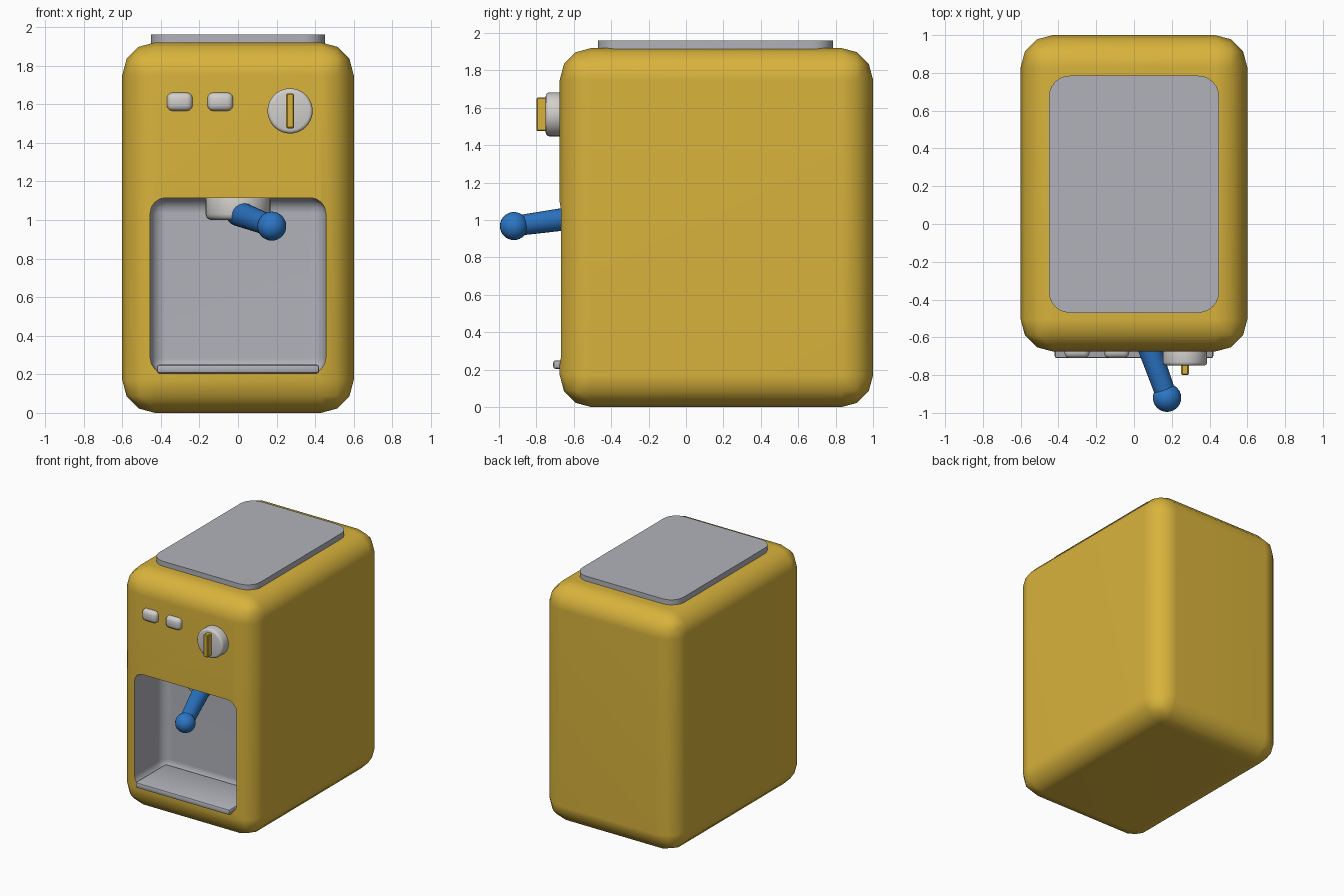
import bpy, bmesh, math
from mathutils import Vector

if "Cube" in bpy.data.objects:
    bpy.data.objects.remove(bpy.data.objects["Cube"])


def material(name, rgb):
    m = bpy.data.materials.new(name)
    m.diffuse_color = (*rgb, 1)
    m.use_nodes = True
    m.node_tree.nodes["Principled BSDF"].inputs["Base Color"].default_value = m.diffuse_color
    return m


YELLOW = material("mustard yellow", (0.69, 0.45, 0.045))
GREY = material("cool grey", (0.44, 0.45, 0.49))
WHITE = material("warm white", (0.64, 0.62, 0.60))
BLUE = material("blue", (0.025, 0.18, 0.56))


def finish(name, bm, mat, angle=35):
    me = bpy.data.meshes.new(name)
    bmesh.ops.recalc_face_normals(bm, faces=bm.faces)
    bm.to_mesh(me)
    bm.free()
    ob = bpy.data.objects.new(name, me)
    bpy.context.collection.objects.link(ob)
    me.materials.append(mat)
    smooth(ob, angle)
    return ob


def smooth(ob, angle):
    bpy.ops.object.select_all(action='DESELECT')
    ob.select_set(True)
    bpy.context.view_layer.objects.active = ob
    bpy.ops.object.shade_smooth_by_angle(angle=math.radians(angle))


def box(name, lo, hi, mat, bevel=0, segs=3, only_axis=None, angle=35):
    """Box between two corners; bevel all edges, or only those along one axis."""
    bm = bmesh.new()
    bmesh.ops.create_cube(bm, size=1)
    for v in bm.verts:
        v.co = [lo[i] + (v.co[i] + 0.5) * (hi[i] - lo[i]) for i in range(3)]
    edges = bm.edges[:]
    if only_axis is not None:
        edges = [e for e in edges
                 if abs((e.verts[0].co - e.verts[1].co).normalized()[only_axis]) > 0.9]
    if bevel:
        bmesh.ops.bevel(bm, geom=edges, offset=bevel, segments=segs,
                        profile=0.5, affect='EDGES')
    return finish(name, bm, mat, angle)


def rod(name, a, b, r1, r2, mat, bevel=0, sides=32):
    """Cylinder or cone between two points, with optional rounded rims."""
    a, b = Vector(a), Vector(b)
    bm = bmesh.new()
    bmesh.ops.create_cone(bm, cap_ends=True, segments=sides, radius1=r1,
                          radius2=r2, depth=(b - a).length)
    if bevel:
        rims = [e for e in bm.edges if any(len(f.verts) > 4 for f in e.link_faces)]
        bmesh.ops.bevel(bm, geom=rims, offset=bevel, segments=3,
                        profile=0.5, affect='EDGES')
    rot = (b - a).to_track_quat('Z', 'Y').to_matrix()
    for v in bm.verts:
        v.co = rot @ v.co + (a + b) / 2
    return finish(name, bm, mat)


# Rounded housing with a recessed niche cut into the front
body = box("housing", (-0.6, -0.675, 0), (0.6, 1.0, 1.92), YELLOW, 0.17, 3)
cutter = box("niche_cutter", (-0.455, -1.0, 0.205), (0.455, -0.30, 1.115), YELLOW, 0.08, 4)
cutter.hide_render = True
mod = body.modifiers.new("niche", 'BOOLEAN')
mod.operation = 'DIFFERENCE'
mod.solver = 'EXACT'
mod.object = cutter
bpy.ops.object.select_all(action='DESELECT')
bpy.context.view_layer.objects.active = body
body.select_set(True)
bpy.ops.object.modifier_apply(modifier=mod.name)
bpy.data.objects.remove(cutter)

# Niche lining is grey: faces lying inside the recess
body.data.materials.clear()
body.data.materials.append(YELLOW)
body.data.materials.append(GREY)
for p in body.data.polygons:
    c = p.center
    inside = abs(c.x) < 0.46 and 0.2 < c.z < 1.12 and -0.64 < c.y < -0.29
    p.material_index = 1 if inside else 0
smooth(body, 35)
body.modifiers.new("even_shading", 'WEIGHTED_NORMAL').keep_sharp = True

# Top warming plate
box("top_plate", (-0.45, -0.47, 1.88), (0.45, 0.785, 1.96), GREY, 0.11, 6, only_axis=2)

# Drip tray
box("drip_tray", (-0.42, -0.71, 0.205), (0.42, -0.32, 0.25), GREY, 0.012, 2)

# Two push buttons
for i, x in enumerate((-0.302, -0.092)):
    box(f"button_{i + 1}", (x - 0.067, -0.71, 1.565), (x + 0.067, -0.62, 1.66),
        WHITE, 0.03, 3)

# Dial and its pointer
rod("dial", (0.27, -0.64, 1.565), (0.27, -0.75, 1.565), 0.117, 0.117, WHITE, 0.018, 40)
box("dial_pointer", (0.25, -0.80, 1.475), (0.29, -0.73, 1.655), YELLOW, 0.006, 1)

# Brewing head hanging from the niche ceiling
rod("brew_head", (0, -0.37, 1.0), (0, -0.37, 1.14), 0.168, 0.168, WHITE, 0.03, 32)

# Handle with a ball end
rod("handle", (0.0, -0.43, 1.035), (0.175, -0.92, 0.968), 0.066, 0.054, BLUE, 0, 24)
bm = bmesh.new()
bmesh.ops.create_uvsphere(bm, u_segments=24, v_segments=16, radius=0.075)
bmesh.ops.translate(bm, verts=bm.verts, vec=(0.175, -0.92, 0.968))
finish("handle_ball", bm, BLUE, 60)
